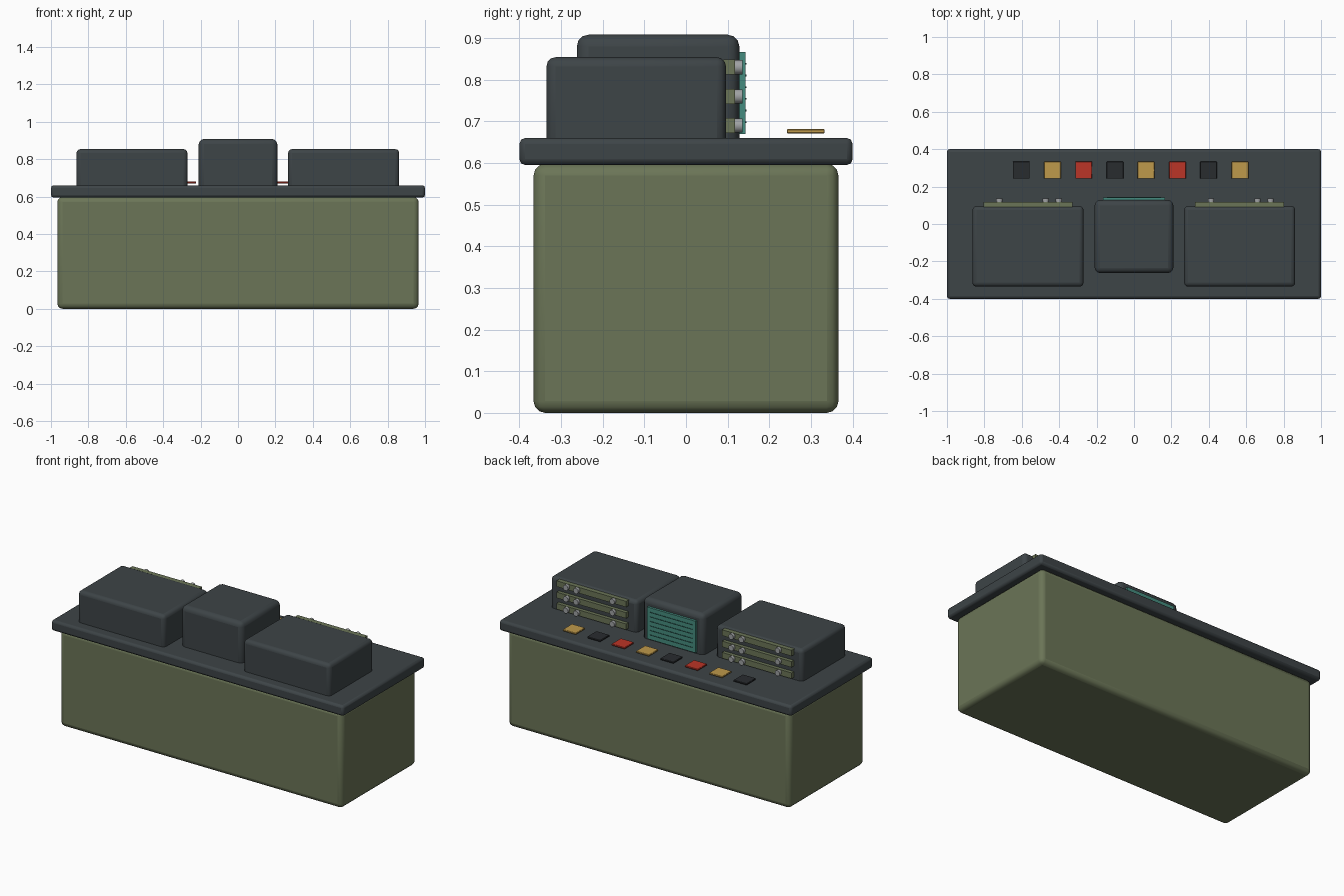
import bpy
import math

if "Cube" in bpy.data.objects:
    bpy.data.objects.remove(bpy.data.objects["Cube"])


def material(name, rgb):
    m = bpy.data.materials.new(name)
    m.diffuse_color = (*rgb, 1)
    m.use_nodes = True
    m.node_tree.nodes["Principled BSDF"].inputs["Base Color"].default_value = m.diffuse_color
    return m


OLIVE = material("olive", (0.147, 0.178, 0.095))
SLATE = material("slate", (0.047, 0.058, 0.063))
TEAL = material("teal", (0.06, 0.26, 0.21))
DARK_TEAL = material("dark_teal", (0.02, 0.09, 0.075))
METAL = material("metal", (0.35, 0.36, 0.37))
BLACK = material("black", (0.022, 0.025, 0.028))
GOLD = material("gold", (0.52, 0.32, 0.07))
RED = material("red", (0.50, 0.035, 0.02))


def finish(name, mat, bevel=0, segments=2):
    ob = bpy.context.object
    ob.name = name
    ob.data.materials.append(mat)
    if bevel:
        mod = ob.modifiers.new("bevel", 'BEVEL')
        mod.width = bevel
        mod.segments = segments
    bpy.ops.object.shade_smooth_by_angle(angle=math.radians(30))
    return ob


def box(name, x, y, z, mat, bevel=0, segments=2):
    """Box from (min, max) pairs."""
    centre = [(a + b) / 2 for a, b in (x, y, z)]
    size = [b - a for a, b in (x, y, z)]
    bpy.ops.mesh.primitive_cube_add(size=1, location=centre)
    ob = bpy.context.object
    ob.scale = size
    bpy.ops.object.transform_apply(location=False, rotation=False, scale=True)
    return finish(name, mat, bevel, segments)


def knob(name, x, z):
    bpy.ops.mesh.primitive_cylinder_add(
        vertices=16, radius=0.017, depth=0.022,
        location=(x, 0.125, z), rotation=(math.pi / 2, 0, 0))
    finish(name, METAL)


# Desk base and overhanging worktop
box("desk_base", (-0.966, 0.966), (-0.366, 0.366), (0, 0.598), OLIVE, 0.028, 3)
box("worktop", (-1, 1), (-0.4, 0.4), (0.595, 0.66), SLATE, 0.014)

# Side equipment cabinets with three control strips each
for side, cx in (("left", -0.567), ("right", 0.565)):
    box(side + "_cabinet", (cx - 0.297, cx + 0.297), (-0.335, 0.096),
        (0.63, 0.854), SLATE, 0.022, 3)
    for row, z in enumerate((0.69, 0.76, 0.83)):
        tag = f"{side}_{row + 1}"
        box("control_strip_" + tag, (cx - 0.238, cx + 0.238), (0.09, 0.118),
            (z - 0.018, z + 0.018), OLIVE)
        for i, dx in enumerate((-0.153, 0.095, 0.165)):
            knob(f"knob_{tag}_{i + 1}", cx + dx, z)

# Central monitor with screen and raised scan lines
box("monitor", (-0.21, 0.21), (-0.262, 0.128), (0.63, 0.908), SLATE, 0.028, 3)
box("screen", (-0.166, 0.166), (0.12, 0.143), (0.67, 0.866), TEAL)
for i in range(6):
    z = 0.698 + i * 0.028
    box(f"screen_line_{i + 1}", (-0.145, 0.145), (0.14, 0.1455),
        (z - 0.002, z + 0.002), DARK_TEAL)

# Row of coloured keys hovering just above the worktop
for i in range(8):
    x = -0.603 + i * 0.167
    box(f"key_{i + 1}", (x - 0.045, x + 0.045), (0.242, 0.333),
        (0.671, 0.681), (BLACK, GOLD, RED)[i % 3], 0.002, 1)
